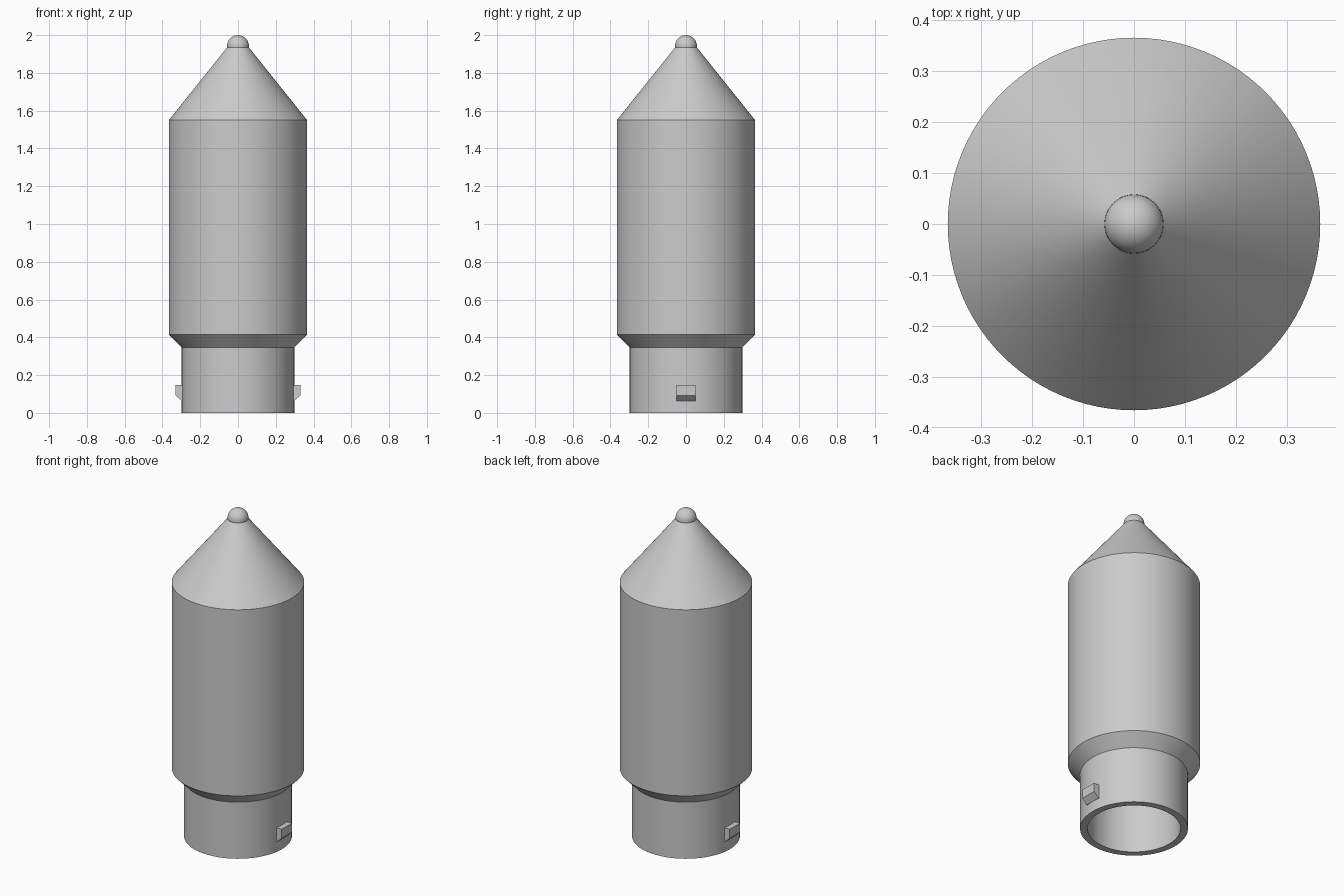
import bpy, bmesh, math
from mathutils import Vector

cube = bpy.data.objects.get("Cube")
if cube:
    bpy.data.objects.remove(cube, do_unlink=True)

grey = bpy.data.materials.new("plain grey")
grey.use_nodes = True
grey.diffuse_color = (0.6, 0.6, 0.6, 1)
grey.node_tree.nodes["Principled BSDF"].inputs["Base Color"].default_value = (0.6, 0.6, 0.6, 1)


def finish(name, bm, smooth=True):
    bmesh.ops.recalc_face_normals(bm, faces=bm.faces)
    mesh = bpy.data.meshes.new(name)
    bm.to_mesh(mesh)
    bm.free()
    mesh.materials.append(grey)
    obj = bpy.data.objects.new(name, mesh)
    bpy.context.collection.objects.link(obj)
    if smooth:
        bpy.ops.object.select_all(action='DESELECT')
        obj.select_set(True)
        bpy.context.view_layer.objects.active = obj
        bpy.ops.object.shade_smooth_by_angle(angle=math.radians(30))
    return obj


def lathe(name, profile, steps=96):
    """Spin a (radius, height) profile around the z axis."""
    bm = bmesh.new()
    verts = [bm.verts.new((r, 0, z)) for r, z in profile]
    edges = [bm.edges.new(pair) for pair in zip(verts, verts[1:])]
    bmesh.ops.spin(bm, geom=verts + edges, cent=(0, 0, 0), axis=(0, 0, 1),
                   angle=math.tau, steps=steps, use_duplicate=False)
    bmesh.ops.remove_doubles(bm, verts=bm.verts, dist=1e-4)
    return finish(name, bm)


# Hollow body: inner wall, open collar, shoulder, barrel and cone
lathe("hollow_body", [
    (0, 1.92), (0.325, 1.53), (0.325, 0.43), (0.257, 0.36), (0.257, 0),
    (0.298, 0), (0.298, 0.345), (0.366, 0.415), (0.366, 1.55),
    (0.05, 1.945), (0, 1.945)])

# Rounded tip
bm = bmesh.new()
bmesh.ops.create_uvsphere(bm, u_segments=48, v_segments=24, radius=0.058)
bmesh.ops.translate(bm, verts=bm.verts, vec=(0, 0, 1.942))
finish("tip_ball", bm)

# Locking lugs on both sides of the collar, with a sloped underside
for name, side in (("left_lug", 1), ("right_lug", -1)):
    bm = bmesh.new()
    outline = [(0.28, 0.063), (0.298, 0.063), (0.33, 0.093), (0.33, 0.148), (0.28, 0.148)]
    face = bm.faces.new([bm.verts.new((side * x, -0.05, z)) for x, z in outline])
    out = bmesh.ops.extrude_face_region(bm, geom=[face])
    moved = [g for g in out["geom"] if isinstance(g, bmesh.types.BMVert)]
    bmesh.ops.translate(bm, verts=moved, vec=Vector((0, 0.1, 0)))
    finish(name, bm, smooth=False)
